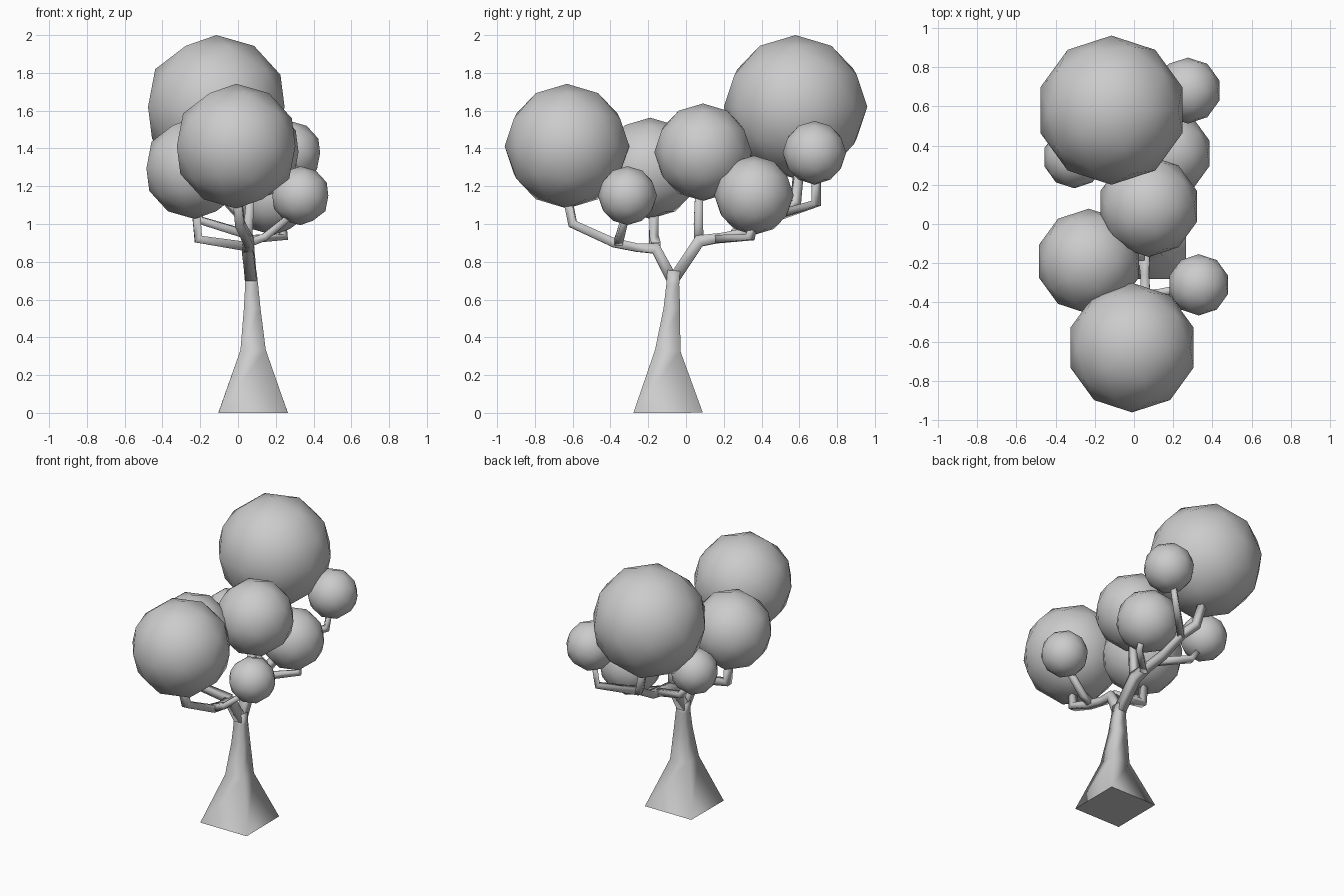
import bpy, bmesh, math
from mathutils import Vector, Matrix

if "Cube" in bpy.data.objects:
    bpy.data.objects.remove(bpy.data.objects["Cube"])


def finish(name, bm):
    bmesh.ops.recalc_face_normals(bm, faces=bm.faces)
    me = bpy.data.meshes.new(name)
    bm.to_mesh(me)
    bm.free()
    ob = bpy.data.objects.new(name, me)
    bpy.context.collection.objects.link(ob)
    bpy.ops.object.select_all(action='DESELECT')
    ob.select_set(True)
    bpy.context.view_layer.objects.active = ob
    bpy.ops.object.shade_smooth_by_angle(angle=math.radians(100))
    return ob


def limb(name, path):
    """Square-section tapered tube; path points are (x, y, z, half_width)."""
    bm = bmesh.new()
    pts = [Vector(p[:3]) for p in path]
    segs = [(b - a).normalized() for a, b in zip(pts, pts[1:])]
    tang = [segs[0]] + [(a + b).normalized() for a, b in zip(segs, segs[1:])] + [segs[-1]]
    axis = min(range(3), key=lambda i: abs(tang[0][i]))
    ref = Vector([float(i == axis) for i in range(3)])
    u = (ref - tang[0] * ref.dot(tang[0])).normalized()
    rings = []
    for i, (p, t) in enumerate(zip(pts, tang)):
        if i:
            u = tang[i - 1].rotation_difference(t) @ u
        v, w = t.cross(u), path[i][3]
        rings.append([bm.verts.new(p + w * (a * u + b * v))
                      for a, b in ((1, 1), (-1, 1), (-1, -1), (1, -1))])
    for r, s in zip(rings, rings[1:]):
        for k in range(4):
            bm.faces.new((r[k], r[(k + 1) % 4], s[(k + 1) % 4], s[k]))
    bm.faces.new(rings[0])
    bm.faces.new(rings[-1])
    return finish(name, bm)


def foliage(name, x, y, z, r):
    bm = bmesh.new()
    bmesh.ops.create_icosphere(bm, subdivisions=2, radius=r,
                               matrix=Matrix.Translation((x, y, z)))
    return finish(name, bm)


# Trunk with flared square base
limb("trunk", [(.08, -.095, 0, .184), (.08, -.097, .33, .067),
               (.075, -.075, .55, .044), (.072, -.07, .68, .034),
               (.065, -.065, .75, .033)])

# Two main limbs, each ending inside a large crown
limb("front_limb", [(.07, -.07, .70, .03), (.05, -.16, .87, .03), (.055, -.26, .875, .022),
                    (.06, -.38, .90, .024), (.01, -.60, 1.0, .024), (-.01, -.64, 1.2, .022)])
limb("back_limb", [(.07, -.07, .70, .03), (.05, .07, .91, .032), (.05, .2, .93, .024),
                   (.04, .34, .96, .024), (.02, .50, 1.05, .025), (-.04, .58, 1.11, .024),
                   (-.09, .60, 1.32, .022)])

# Side branches to the other crowns
branches = {
    "left_front_branch": [(.05, -.16, .88, .025), (-.21, -.17, .92, .025), (-.225, -.17, 1.1, .022)],
    "right_front_branch": [(.06, -.36, .90, .022), (.14, -.35, .93, .02), (.3, -.315, 1.06, .017)],
    "centre_branch": [(.05, .07, .90, .026), (.055, .065, 1.0, .024), (.07, .07, 1.2, .02)],
    "right_back_branch": [(.05, .16, .92, .022), (.24, .34, .93, .02), (.23, .36, 1.02, .018)],
    "left_back_branch": [(.045, .26, .945, .022), (-.2, .34, 1.02, .02), (-.27, .34, 1.12, .017)],
    "far_back_branch": [(.02, .50, 1.05, .023), (.22, .69, 1.11, .02), (.25, .69, 1.28, .018)],
}
for name, path in branches.items():
    limb(name, path)

# Foliage balls
for i, c in enumerate([(-.115, .58, 1.62, .38), (-.01, -.63, 1.412, .33),
                       (-.23, -.19, 1.295, .268), (.075, .09, 1.38, .258),
                       (.185, .36, 1.152, .21), (.275, .68, 1.377, .168),
                       (.33, -.31, 1.15, .156), (-.305, .34, 1.22, .158)]):
    foliage(f"foliage_{i + 1}", *c)
